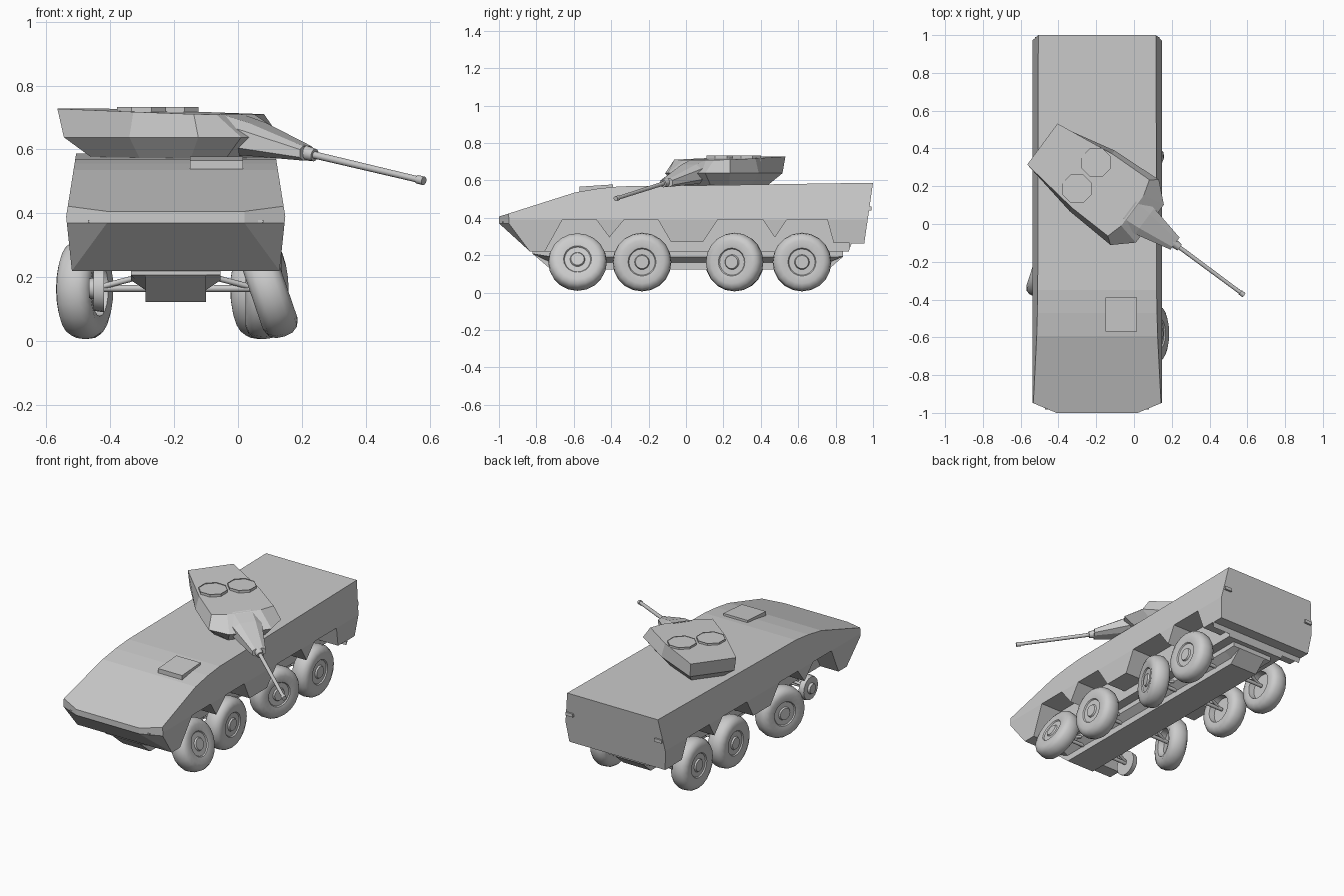
import bpy, bmesh, math
from mathutils import Vector, Matrix

if "Cube" in bpy.data.objects:
    bpy.data.objects.remove(bpy.data.objects["Cube"])

CX = -0.195                      # hull centre line


def finish(bm, name, smooth=None):
    bmesh.ops.recalc_face_normals(bm, faces=bm.faces)
    me = bpy.data.meshes.new(name)
    bm.to_mesh(me)
    bm.free()
    ob = bpy.data.objects.new(name, me)
    bpy.context.collection.objects.link(ob)
    if smooth:
        bpy.ops.object.select_all(action='DESELECT')
        ob.select_set(True)
        bpy.context.view_layer.objects.active = ob
        bpy.ops.object.shade_smooth_by_angle(angle=math.radians(smooth))
    return ob


def loft(rings, bm=None):
    bm = bm or bmesh.new()
    vs = [[bm.verts.new(p) for p in r] for r in rings]
    n = len(rings[0])
    for a, b in zip(vs, vs[1:]):
        for i in range(n):
            bm.faces.new((a[i], a[(i + 1) % n], b[(i + 1) % n], b[i]))
    bm.faces.new(vs[0])
    bm.faces.new(vs[-1])
    return bm


def prism(profile, x0, x1, bm=None):
    return loft([[(x, y, z) for y, z in profile] for x in (x0, x1)], bm)


def rod(name, p, q, r0, r1=None, seg=12):
    p, q = Vector(p), Vector(q)
    rot = (q - p).to_track_quat('Z', 'Y')
    rings = []
    for c, r in ((p, r0), (q, r1 or r0)):
        rings.append([c + rot @ Vector((r * math.cos(2 * math.pi * i / seg),
                                        r * math.sin(2 * math.pi * i / seg), 0)) for i in range(seg)])
    return finish(loft(rings), name, 40)


def box(name, c, s):
    bm = bmesh.new()
    bmesh.ops.create_cube(bm, size=1, matrix=Matrix.Translation(c) @ Matrix.Diagonal((*s, 1)))
    return finish(bm, name)


# Hull: side profile, sliced to slanted sides and nose corners
side = [(-1, .37), (-1, .406), (-.594, .535), (-.47, .556), (-.35, .568), (0, .572),
        (1, .587), (.953, .262), (.885, .262), (.87, .22), (-.835, .22)]
bm = prism(side, CX - .36, CX + .36)
planes = [((.343, 0, .39), (.195, 0, .031)), ((.343, 0, .39), (.17, 0, -.018)),
          ((.215, -1, .37), (.05, -.12, 0)), ((.215, -1, .37), (.0075, -.018, -.0143))]
for s in (-1, 1):
    for co, no in planes:
        res = bmesh.ops.bisect_plane(
            bm, geom=bm.verts[:] + bm.edges[:] + bm.faces[:], dist=1e-5,
            plane_co=(CX + s * co[0], co[1], co[2]), plane_no=(s * no[0], no[1], no[2]),
            clear_outer=True)
        bmesh.ops.holes_fill(bm, edges=[e for e in bm.edges if e.is_boundary], sides=0)
hull = finish(bm, "hull")

# Wheel arches cut from both sides
arch = [(-.79, .15), (-.755, .22), (-.66, .39), (-.48, .39), (-.41, .295), (-.33, .39), (-.15, .39),
        (-.08, .27), (.09, .27), (.17, .39), (.41, .39), (.475, .295), (.54, .39), (.755, .39),
        (.79, .264), (.875, .264), (.875, .15)]
for s in (-1, 1):
    cutter = finish(prism(arch, CX + s * .2, CX + s * .45), "arch_cutter")
    cutter.hide_render = True
    m = hull.modifiers.new("arches", 'BOOLEAN')
    m.object, m.operation, m.solver = cutter, 'DIFFERENCE', 'EXACT'
    bpy.context.view_layer.objects.active = hull
    bpy.ops.object.modifier_apply(modifier=m.name)
    bpy.data.objects.remove(cutter)

# Belly tub
section = [(.095, .122), (.095, .16), (.14, .19), (.14, .23)]
section = section + [(-x, z) for x, z in reversed(section)]
rings = []
for y, lift in ((-.82, .085), (-.72, 0), (.76, 0), (.84, .07)):
    rings.append([(CX + x, y, max(z, .122 + lift)) for x, z in section])
finish(loft(rings), "belly_tub")

# Driver hatch, rear and front lamps
finish(prism([(-.57, .52), (-.57, .566), (-.39, .578), (-.39, .52)], -.15, .015), "driver_hatch")
for s in (-1, 1):
    box("rear_lamp", (CX + s * .305, .981, .45), (.05, .02, .02))
    box("front_lamp", (CX + s * .265, -.972, .375), (.02, .02, .008))

# Wheels: lathed tyre with hub, axis along x
TYRE = [(0, .052), (.035, .052), (.04, .043), (.07, .043), (.075, .05), (.115, .057), (.14, .047),
        (.153, .028), (.157, 0), (.153, -.028), (.14, -.047), (.115, -.057), (.085, -.05),
        (.08, -.015), (0, -.015)]


def wheel(s, y, off, camber=0, yaw=0):
    bm = bmesh.new()
    vs = [bm.verts.new((s * x, 0, r)) for r, x in TYRE]
    es = [bm.edges.new(p) for p in zip(vs, vs[1:])]
    bmesh.ops.spin(bm, geom=vs + es, axis=(1, 0, 0), cent=(0, 0, 0), angle=2 * math.pi, steps=20)
    bmesh.ops.remove_doubles(bm, verts=bm.verts, dist=1e-4)
    ob = finish(bm, "wheel", 40)
    ob.location = (CX + s * off, y, .163)
    ob.rotation_euler = (0, math.radians(camber), math.radians(yaw))


AXLES = (-.58, -.235, .26, .62)
wheel(1, AXLES[0], .29, camber=-19)
wheel(-1, AXLES[1], .285, yaw=-18)
wheel(1, AXLES[1], .275)
wheel(1, AXLES[2], .262, yaw=-19)
wheel(-1, AXLES[2], .28)
wheel(1, AXLES[3], .275)
wheel(-1, AXLES[3], .28)

# Bare hub where the front wheel is missing
rod("bare_hub", (CX - .225, AXLES[0], .165), (CX - .257, AXLES[0], .165), .075, .07, 20)
rod("hub_cap", (CX - .25, AXLES[0], .165), (CX - .272, AXLES[0], .165), .035, .03)

# Suspension arms
for y in AXLES:
    for s in (-1, 1):
        rod("drive_shaft", (CX + s * .08, y, .165), (CX + s * .255, y, .165), .011)
        for dy in (-.04, .04):
            rod("suspension_arm", (CX + s * .1, y + dy, .205), (CX + s * .24, y, .168), .009)

# Turret, traversed to the left of the vehicle
ANG = math.radians(-36.5)


def T(u, v, z):
    return Vector((-.18 + u * math.cos(ANG) - v * math.sin(ANG),
                   .2 + u * math.sin(ANG) + v * math.cos(ANG), z))


def ring(half, z):
    pts = half + [(u, -v) for u, v in reversed(half)]
    return [T(u, v - .002, z(u)) for u, v in pts]


bottom = [(-.27, .095), (-.05, .145), (.16, .16), (.26, .11)]
middle = [(-.355, .132), (-.05, .2), (.23, .215), (.33, .125)]
top = [(-.378, .135), (-.05, .178), (.19, .185), (.215, .1)]
finish(loft([ring(bottom, lambda u: .572), ring(middle, lambda u: .638),
             ring(top, lambda u: .716 - .03 * u)]), "turret")

# Mantlet, collar and drooping barrel
rings = []
for u, w, z0, z1 in ((.2, .1, .585, .712), (.3, .085, .58, .685), (.5, .04, .565, .61)):
    zc, h, c = (z0 + z1) / 2, (z1 - z0) / 2, .55
    oct_ = [(1, -c), (1, c), (c, 1), (-c, 1), (-1, c), (-1, -c), (-c, -1), (c, -1)]
    rings.append([T(u, -.008 + a * w, zc + b * h) for a, b in oct_])
finish(loft(rings), "mantlet")


def gun(u):
    return T(u, -.01, .588 - (u - .5) * .19)


rod("barrel_collar", gun(.47), gun(.53), .026, .02)
rod("barrel", gun(.5), gun(.95), .0115, .010)
rod("muzzle", gun(.93), gun(.955), .0135)

# Octagonal roof hatches: rim with recessed lid
for x, y in ((-.20, .325), (-.302, .187)):
    bm = loft([[(x + .083 * math.cos(math.pi * (i / 4 + .125)),
                 y + .083 * math.sin(math.pi * (i / 4 + .125)), z) for i in range(8)]
               for z in (.70, .733)])
    lid = max(bm.faces, key=lambda f: f.calc_center_median().z)
    bmesh.ops.inset_region(bm, faces=[lid], thickness=.008)
    bmesh.ops.translate(bm, verts=lid.verts, vec=(0, 0, -.004))
    finish(bm, "roof_hatch")
